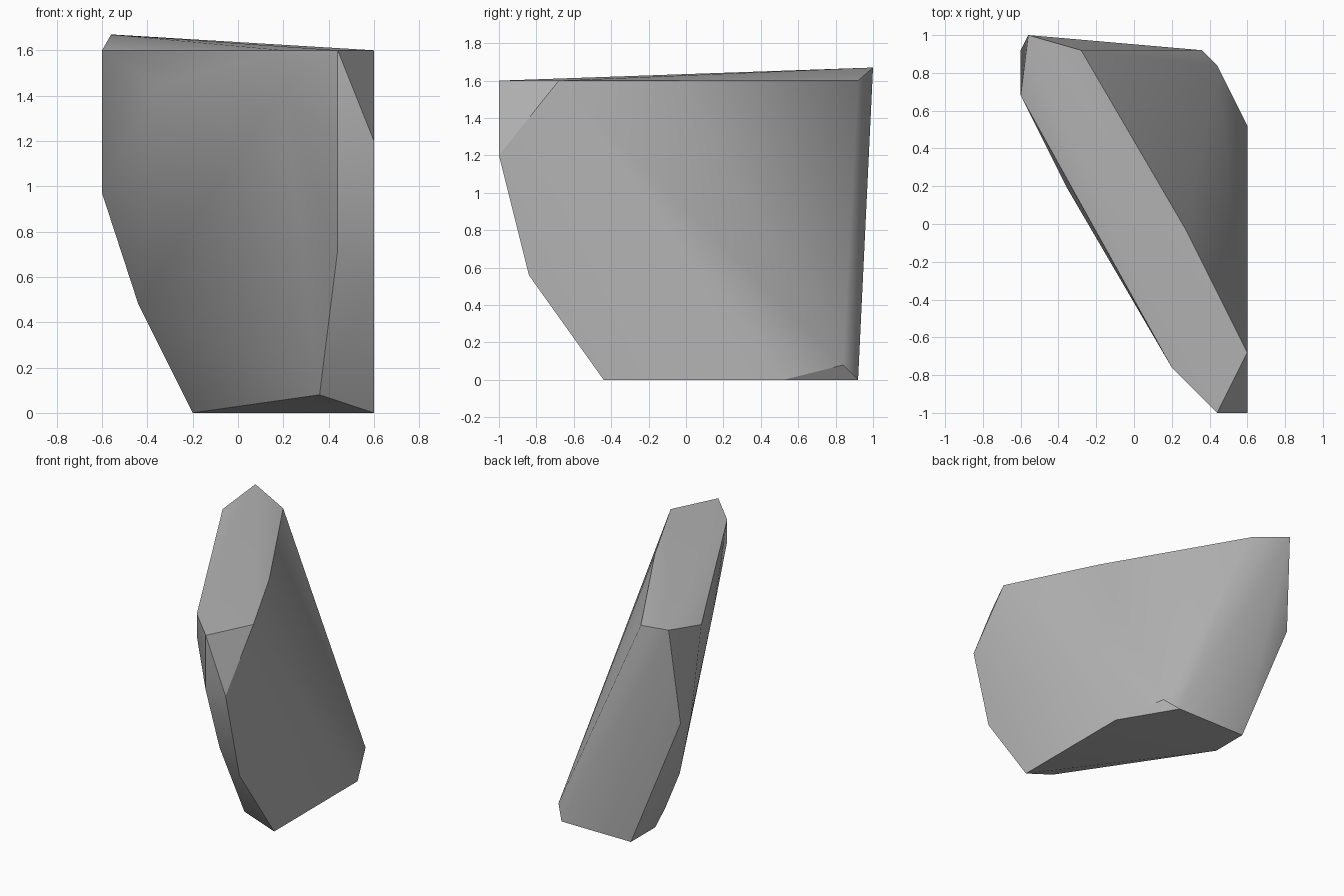
import bpy
import bmesh
from math import radians

# Remove the default cube only
cube = bpy.data.objects.get("Cube")
if cube:
    bpy.data.objects.remove(cube, do_unlink=True)


def make_material(name, colour):
    material = bpy.data.materials.new(name)
    material.use_nodes = True
    material.diffuse_color = colour
    material.node_tree.nodes["Principled BSDF"].inputs["Base Color"].default_value = colour
    return material


def make_hull(name, corners, material):
    """Wrap a convex stone around its corner points."""
    bm = bmesh.new()
    for corner in corners:
        bm.verts.new(corner)
    hull = bmesh.ops.convex_hull(bm, input=bm.verts[:])
    spare = [v for v in hull["geom_interior"] if isinstance(v, bmesh.types.BMVert)]
    bmesh.ops.delete(bm, geom=spare, context="VERTS")
    bmesh.ops.recalc_face_normals(bm, faces=bm.faces[:])
    mesh = bpy.data.meshes.new(name)
    bm.to_mesh(mesh)
    bm.free()
    mesh.materials.append(material)
    stone = bpy.data.objects.new(name, mesh)
    bpy.context.collection.objects.link(stone)
    return stone


# Corners of the slanted top
crown = [(.44, -1, 1.6), (.6, -.68, 1.6), (.28, -.04, 1.6), (-.28, .92, 1.6),
         (-.56, 1, 1.67), (-.6, .68, 1.6), (.2, -.76, 1.6)]
# Chipped front nose and its undercut
nose = [(.6, -1, 1.2), (.44, -1, 1.2), (.6, -.84, .56), (.44, -.84, .72), (.2, -.76, 1.44)]
# Weathered flank
flank = [(-.36, .2, 1.44), (-.6, .92, .97), (-.6, .8, .97), (-.44, .7, .48), (-.28, .64, .16)]
# Foot resting on the ground
foot = [(.6, -.44, 0), (.6, .52, 0), (.44, .84, .08), (.36, .92, 0),
        (-.2, .92, 0), (-.2, .64, 0), (.36, -.44, .08)]

stone_grey = make_material("stone grey", (.45, .45, .45, 1))
rock = make_hull("rock", crown + nose + flank + foot, stone_grey)

# Soft facets with crisp main ridges
bpy.ops.object.select_all(action="DESELECT")
rock.select_set(True)
bpy.context.view_layer.objects.active = rock
bpy.ops.object.shade_smooth_by_angle(angle=radians(30))
